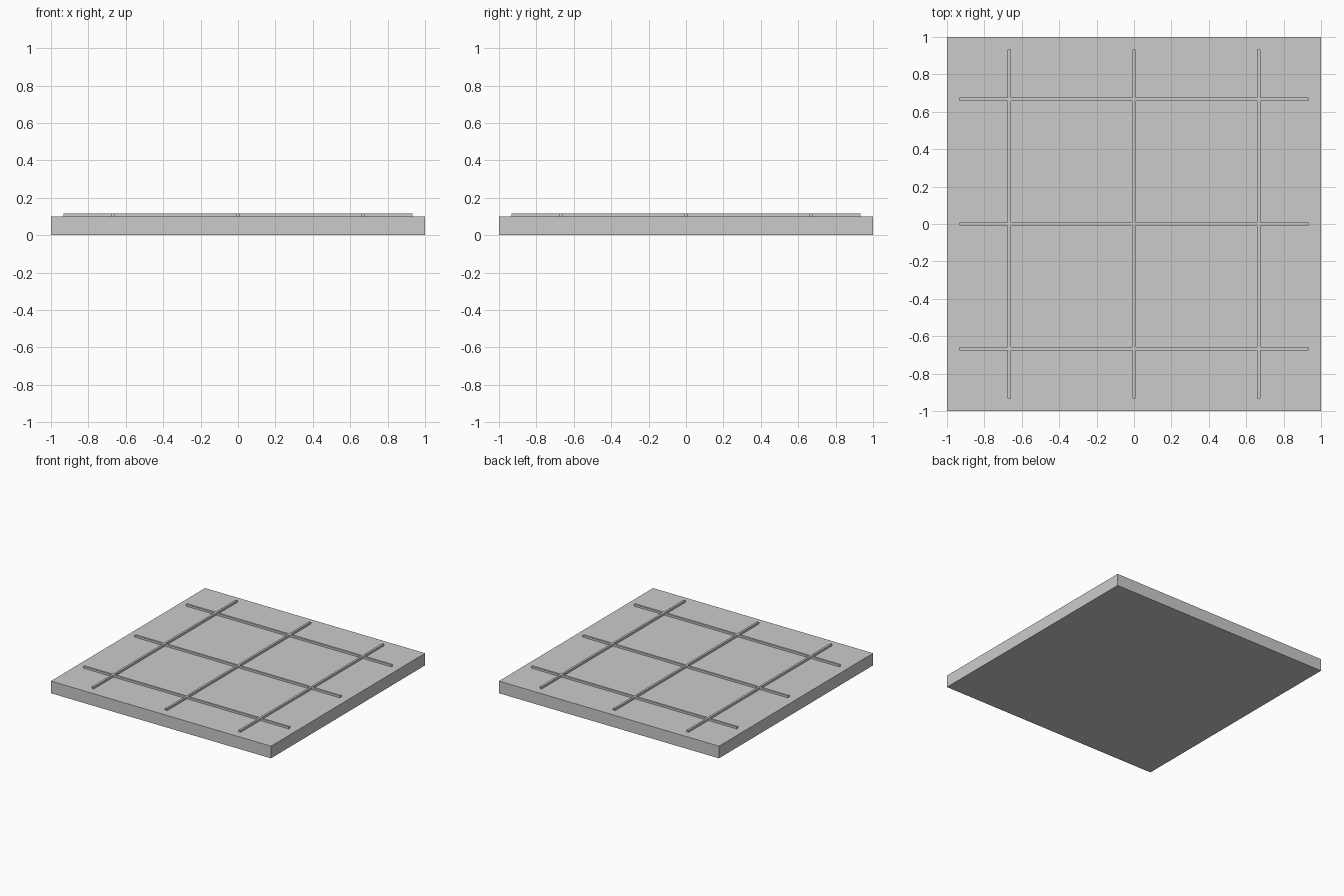
import bpy, bmesh

if "Cube" in bpy.data.objects:
    bpy.data.objects.remove(bpy.data.objects["Cube"])

SLAB_H = 0.1       # slab thickness
RIB = 0.0167       # rib width and height
REACH = 0.933      # half length of each rib
PITCH = 0.667      # rib spacing


def finish(bm, name):
    bmesh.ops.recalc_face_normals(bm, faces=bm.faces)
    mesh = bpy.data.meshes.new(name)
    bm.to_mesh(mesh)
    bm.free()
    obj = bpy.data.objects.new(name, mesh)
    bpy.context.collection.objects.link(obj)
    return obj


# Square base slab
bm = bmesh.new()
bmesh.ops.create_cube(bm, size=1)
for v in bm.verts:
    v.co.x *= 2
    v.co.y *= 2
    v.co.z = (v.co.z + 0.5) * SLAB_H
finish(bm, "base_slab")

# Raised lattice: cells between cut lines, kept where a rib runs in x or y
cuts = [-REACH]
for c in (-PITCH, 0, PITCH):
    cuts += [c - RIB / 2, c + RIB / 2]
cuts.append(REACH)

bm = bmesh.new()
n = len(cuts)
grid = [[bm.verts.new((x, y, SLAB_H)) for y in cuts] for x in cuts]
for i in range(n - 1):
    for j in range(n - 1):
        if i % 2 or j % 2:
            bm.faces.new((grid[i][j], grid[i + 1][j],
                          grid[i + 1][j + 1], grid[i][j + 1]))
bmesh.ops.delete(bm, geom=[v for v in bm.verts if not v.link_faces], context='VERTS')
# Open the outer corner cells and raise the ribs
ext = bmesh.ops.extrude_face_region(bm, geom=bm.faces[:], use_keep_orig=True)
for v in ext["geom"]:
    if isinstance(v, bmesh.types.BMVert):
        v.co.z += RIB
finish(bm, "rib_lattice")
